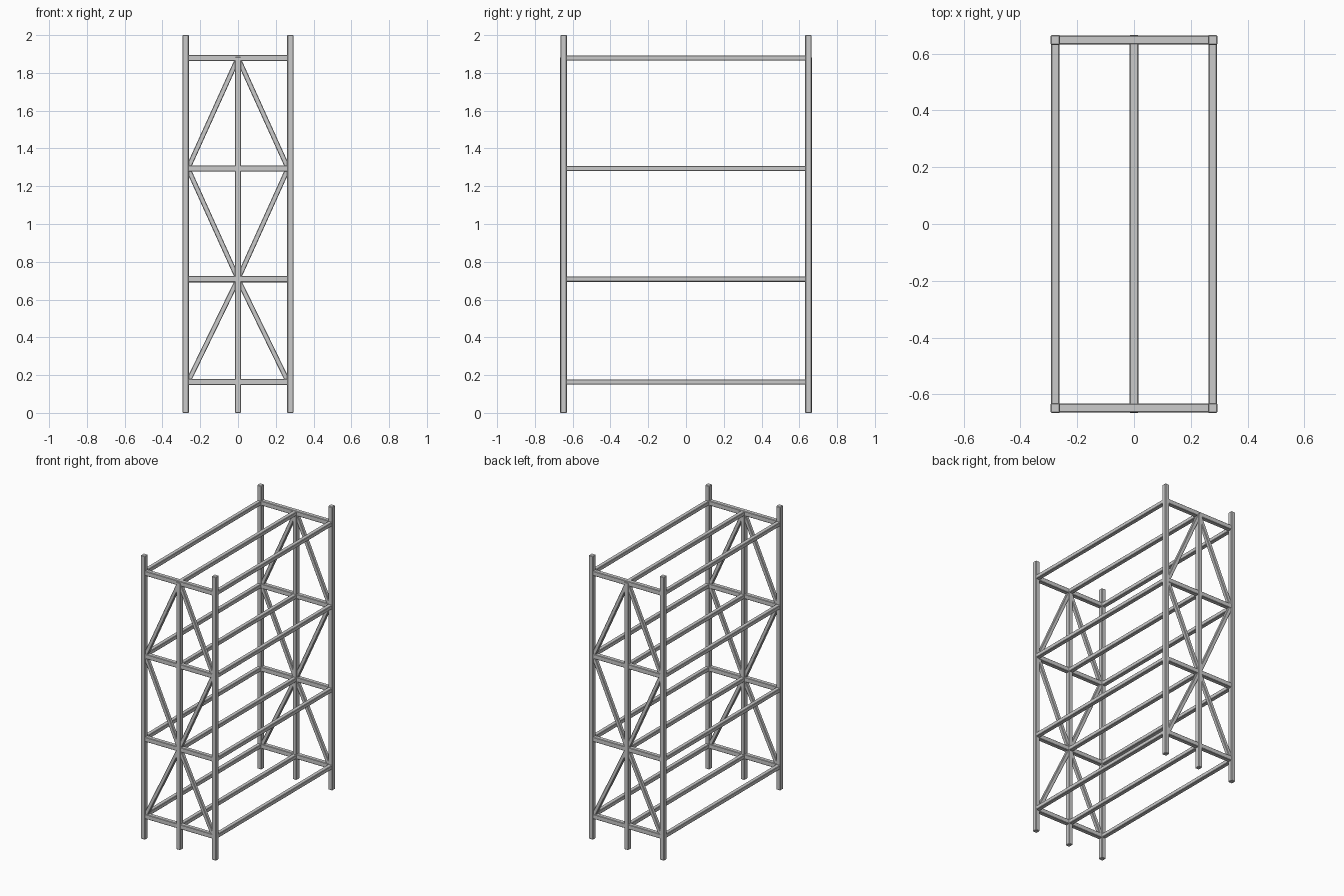
import bpy
from mathutils import Vector

if "Cube" in bpy.data.objects:
    bpy.data.objects.remove(bpy.data.objects["Cube"])

X, Y = 0.277, 0.648          # post centre lines
LEVELS = [0.164, 0.708, 1.294, 1.879]


def beam(name, a, b, w, h):
    """Square tube with softly chamfered edges between two points."""
    a, b = Vector(a), Vector(b)
    d = b - a
    bpy.ops.mesh.primitive_cube_add(size=1)
    o = bpy.context.object
    o.name = name
    for v in o.data.vertices:
        v.co = (v.co.x * w, v.co.y * h, v.co.z * d.length)
    o.location = (a + b) / 2
    # keep one cross-section axis aligned with the frame
    side = Vector((1, 0, 0)) if abs(d.x) < 1e-6 else Vector((0, 1, 0))
    z = d.normalized()
    if abs(d.x) < 1e-6:
        x, y = side, z.cross(side)
    else:
        y = side
        x = y.cross(z)
    from mathutils import Matrix
    o.rotation_euler = Matrix((x, y, z)).transposed().to_euler()
    m = o.modifiers.new("chamfer", 'BEVEL')
    m.width = 0.003
    m.segments = 1
    return o


for sy, end in ((-1, "front"), (1, "back")):
    y = sy * Y
    # upright posts
    for sx, side in ((-1, "left"), (1, "right")):
        beam(f"{end}_{side}_post", (sx * X, y, 0), (sx * X, y, 2), 0.033, 0.034)
    beam(f"{end}_middle_post", (0, y, 0), (0, y, 1.885), 0.03, 0.036)

    # short cross bars at each shelf level
    for i, z in enumerate(LEVELS):
        beam(f"{end}_cross_bar_{i}", (-X + .012, y, z), (X - .012, y, z), 0.033, 0.031)

    # diagonal braces
    for sx, side in ((-1, "left"), (1, "right")):
        e = sx * 0.265
        for i, (x0, x1) in enumerate(((e, 0), (0, e), (e, 0))):
            beam(f"{end}_{side}_brace_{i}", (x0, y, LEVELS[i]),
                 (x1, y, LEVELS[i + 1]), 0.026, 0.026)

# long shelf rails
for i, z in enumerate(LEVELS):
    for x, side in ((-X, "left"), (0, "middle"), (X, "right")):
        beam(f"{side}_rail_{i}", (x, -Y + .012, z), (x, Y - .012, z), 0.03, 0.028)
